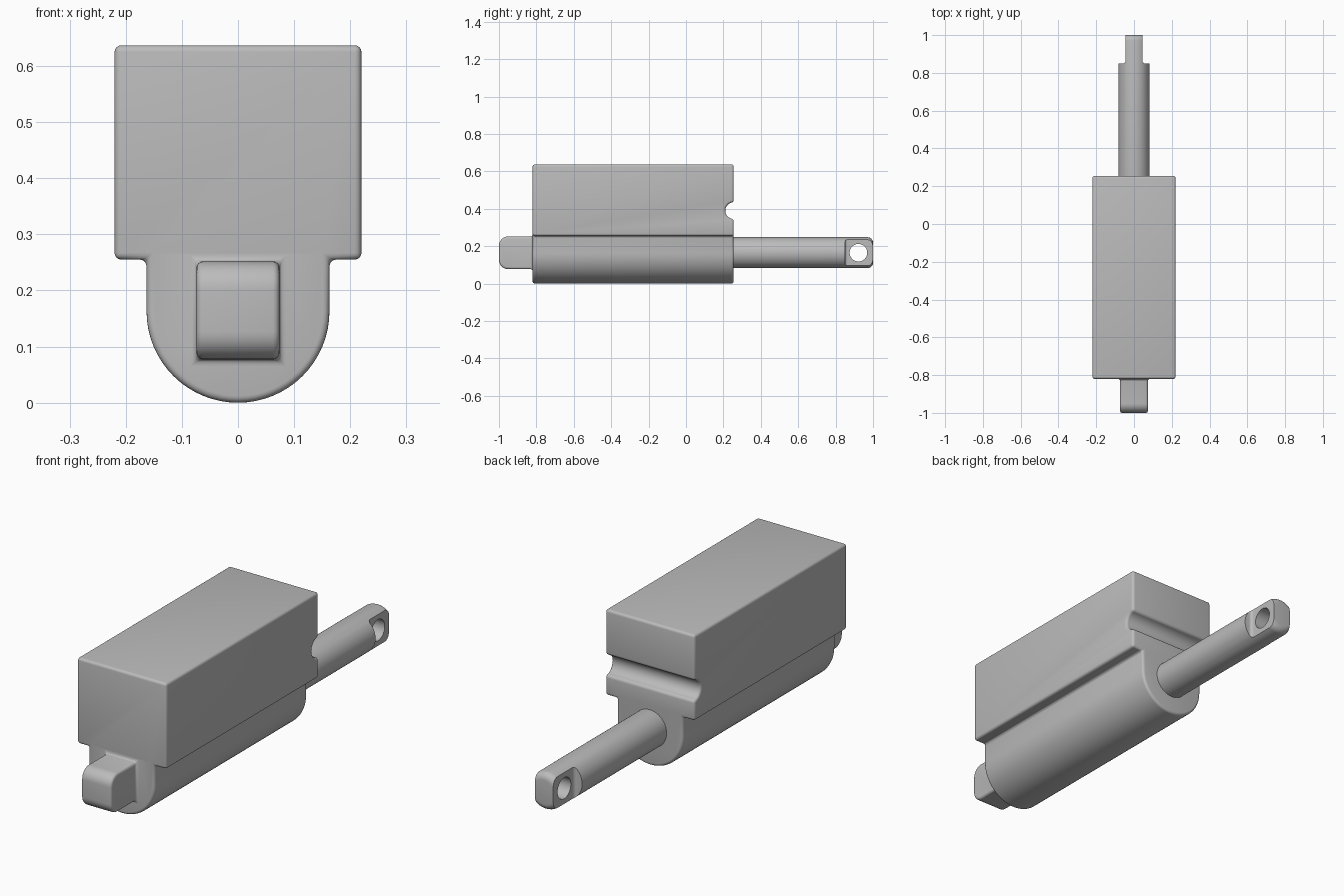
import bpy, math

cube = bpy.data.objects.get("Cube")
if cube:
    bpy.data.objects.remove(cube, do_unlink=True)

grey = bpy.data.materials.new("plain grey")
grey.use_nodes = True
grey.diffuse_color = (0.5, 0.5, 0.5, 1)
grey.node_tree.nodes["Principled BSDF"].inputs["Base Color"].default_value = (0.5, 0.5, 0.5, 1)

AXIS_Z = 0.165


def arc(cu, cv, r, start, end, steps):
    """Points along an arc, angles in degrees."""
    angles = [math.radians(start + (end - start) * i / steps) for i in range(steps + 1)]
    return [(cu + r * math.cos(a), cv + r * math.sin(a)) for a in angles]


def prism(name, profile, axis, low, high):
    """Extrude a 2D profile along x or y."""
    place = (lambda p, d: (d, *p)) if axis == "x" else (lambda p, d: (p[0], d, p[1]))
    n = len(profile)
    verts = [place(p, d) for d in (low, high) for p in profile]
    faces = [list(range(n)), list(range(n, 2 * n))]
    faces += [[i, (i + 1) % n, n + (i + 1) % n, n + i] for i in range(n)]
    mesh = bpy.data.meshes.new(name)
    mesh.from_pydata(verts, [], faces)
    obj = bpy.data.objects.new(name, mesh)
    bpy.context.collection.objects.link(obj)
    select(obj)
    bpy.ops.object.mode_set(mode="EDIT")
    bpy.ops.mesh.select_all(action="SELECT")
    bpy.ops.mesh.normals_make_consistent(inside=False)
    bpy.ops.object.mode_set(mode="OBJECT")
    mesh.materials.append(grey)
    return obj


def cylinder(name, radius, depth, location, rotation, sides):
    bpy.ops.mesh.primitive_cylinder_add(vertices=sides, radius=radius, depth=depth,
                                        location=location, rotation=rotation)
    obj = bpy.context.object
    obj.name = name
    obj.data.materials.append(grey)
    return obj


def select(obj):
    bpy.ops.object.select_all(action="DESELECT")
    obj.select_set(True)
    bpy.context.view_layer.objects.active = obj


def apply_last(obj):
    select(obj)
    bpy.ops.object.modifier_apply(modifier=obj.modifiers[-1].name)


def combine(obj, other, operation):
    """Apply a boolean and remove the helper."""
    mod = obj.modifiers.new("boolean", "BOOLEAN")
    mod.operation, mod.solver, mod.object = operation, "EXACT", other
    apply_last(obj)
    bpy.data.objects.remove(other, do_unlink=True)


def bevel(obj, width, segments):
    mod = obj.modifiers.new("bevel", "BEVEL")
    mod.width, mod.segments = width, segments
    mod.limit_method, mod.angle_limit = "ANGLE", math.radians(35)
    mod.use_clamp_overlap = False
    apply_last(obj)


def smooth(obj):
    select(obj)
    bpy.ops.object.shade_smooth_by_angle(angle=math.radians(32))


# Housing: box above, round-bottomed motor tube below
profile = [(-0.22, 0.637), (-0.22, 0.255), (-0.163, 0.255)]
profile += arc(0, 0.163, 0.163, 180, 360, 32)
profile += [(0.163, 0.255), (0.22, 0.255), (0.22, 0.637)]
housing = prism("housing", profile, "y", -0.82, 0.255)

# Cross groove in the back face
groove = cylinder("groove_cutter", 0.045, 1, (0, 0.255, 0.39), (0, math.pi / 2, 0), 20)
combine(housing, groove, "DIFFERENCE")

# Mounting lug with rounded outer edges, blended into the housing
lug_profile = [(-0.75, 0.077), (-0.75, 0.252)]
lug_profile += arc(-0.95, 0.202, 0.05, 90, 180, 8) + arc(-0.95, 0.127, 0.05, 180, 270, 8)
lug = prism("mounting_lug", lug_profile, "x", -0.074, 0.074)
combine(housing, lug, "UNION")
bevel(housing, 0.012, 4)
smooth(housing)

# Push rod with a rounded end
rod = cylinder("push_rod", 0.083, 0.85, (0, 0.575, AXIS_Z), (math.pi / 2, 0, 0), 64)
bevel(rod, 0.03, 6)

# Flats on both sides of the rod end, then the pin hole
for side in (-1, 1):
    bpy.ops.mesh.primitive_cube_add(size=1, location=(side * 0.145, 1.0, AXIS_Z))
    cutter = bpy.context.object
    cutter.scale = (0.2, 0.3, 0.4)
    bpy.ops.object.transform_apply(location=False, rotation=False, scale=True)
    bevel(cutter, 0.014, 5)
    combine(rod, cutter, "DIFFERENCE")
hole = cylinder("hole_cutter", 0.047, 0.4, (0, 0.922, AXIS_Z), (0, math.pi / 2, 0), 40)
combine(rod, hole, "DIFFERENCE")
smooth(rod)
